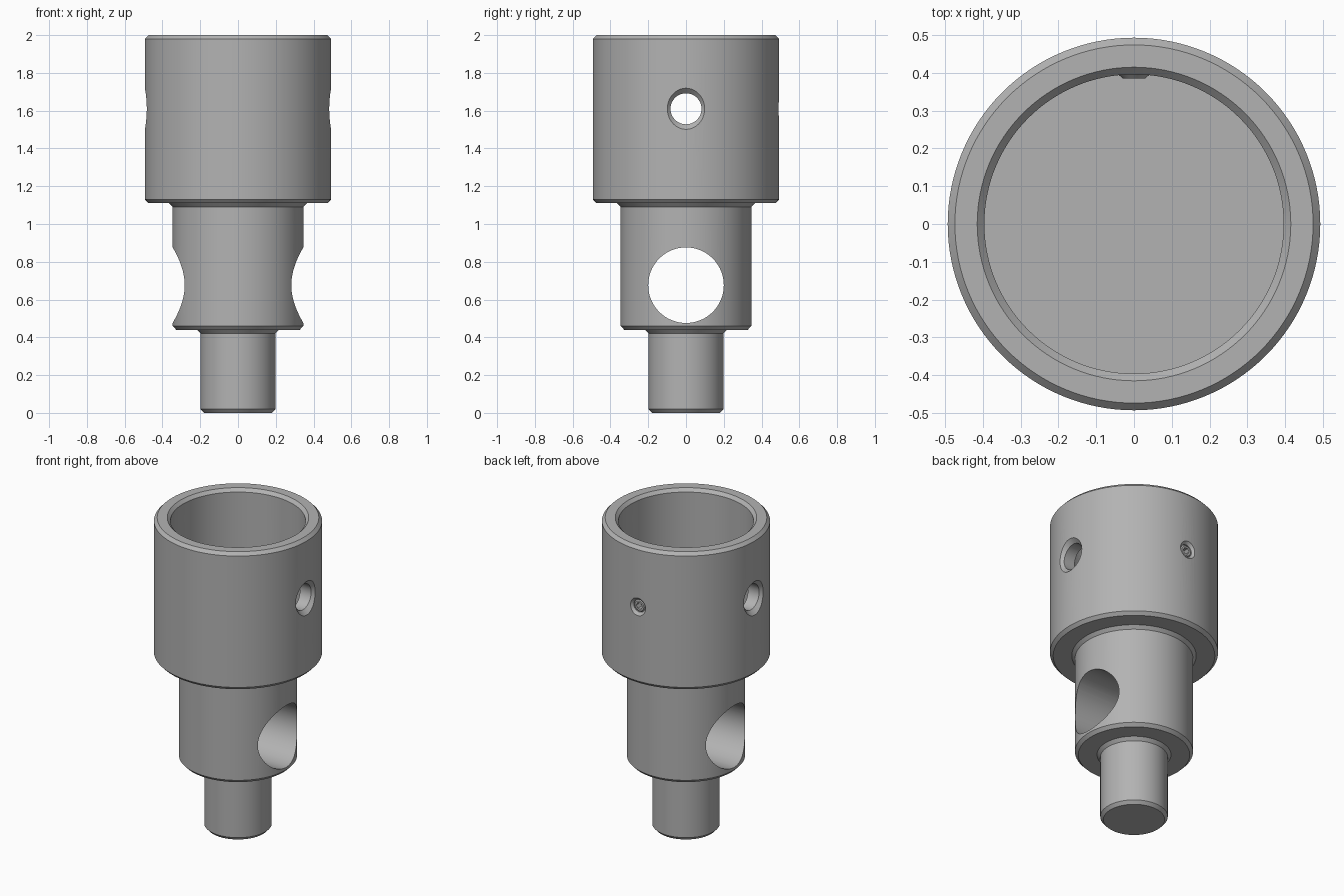
import bpy, bmesh, math
from mathutils import Matrix

if "Cube" in bpy.data.objects:
    bpy.data.objects.remove(bpy.data.objects["Cube"], do_unlink=True)

steel = bpy.data.materials.new("satin grey steel")
steel.use_nodes = True
GREY = (0.45, 0.45, 0.45, 1)
steel.diffuse_color = GREY
steel.node_tree.nodes["Principled BSDF"].inputs["Base Color"].default_value = GREY

TO_X = Matrix.Rotation(math.pi / 2, 4, "Y")
TO_Y = Matrix.Rotation(-math.pi / 2, 4, "X")


def revolve(name, profile, sides=128, matrix=Matrix()):
    """Lathe (radius, height) points about z; both ends are capped."""
    bm = bmesh.new()
    rings = []
    for r, z in profile:
        rings.append([bm.verts.new((r * math.cos(a), r * math.sin(a), z))
                      for a in (2 * math.pi * i / sides for i in range(sides))])
    for low, high in zip(rings, rings[1:]):
        for i in range(sides):
            j = (i + 1) % sides
            bm.faces.new((low[i], low[j], high[j], high[i]))
    bm.faces.new(rings[0][::-1])
    bm.faces.new(rings[-1])
    bmesh.ops.recalc_face_normals(bm, faces=bm.faces)
    bm.transform(matrix)
    mesh = bpy.data.meshes.new(name)
    bm.to_mesh(mesh)
    bm.free()
    mesh.materials.append(steel)
    obj = bpy.data.objects.new(name, mesh)
    bpy.context.collection.objects.link(obj)
    return obj


def cut(obj, cutter):
    bpy.context.view_layer.objects.active = obj
    mod = obj.modifiers.new("cut", "BOOLEAN")
    mod.operation, mod.solver, mod.object = "DIFFERENCE", "EXACT", cutter
    bpy.ops.object.modifier_apply(modifier=mod.name)
    bpy.data.objects.remove(cutter, do_unlink=True)


def smooth(obj):
    bpy.ops.object.select_all(action="DESELECT")
    obj.select_set(True)
    bpy.context.view_layer.objects.active = obj
    bpy.ops.object.shade_smooth_by_angle(angle=math.radians(25))


# Stepped body: spigot, middle shank and open cup, with chamfers
R = 0.493
body = revolve("stepped_body", [
    (0.18, 0), (0.198, 0.02), (0.198, 0.42), (0.217, 0.44),
    (0.327, 0.44), (0.346, 0.46), (0.346, 1.09), (0.365, 1.11),
    (0.474, 1.11), (R, 1.13), (R, 1.98), (0.474, 2),
    (0.415, 2), (0.396, 1.98), (0.396, 1.21)])

# Large cross hole through the shank
cut(body, revolve("shank_hole", [(0.2, -0.6), (0.2, 0.6)], 96,
                  Matrix.Translation((0, 0, 0.676)) @ TO_X))

# Pin hole through both cup walls, countersunk outside
HOLE_Z = 1.61
cut(body, revolve("pin_hole", [
    (0.14, -0.524), (0.082, -0.466), (0.082, 0.466), (0.14, 0.524)], 64,
    Matrix.Translation((0, 0, HOLE_Z)) @ TO_X))

# Small countersunk screw hole in the back wall
back = Matrix.Translation((0, 0, HOLE_Z)) @ TO_Y
cut(body, revolve("screw_hole", [
    (0.04, 0.3), (0.04, 0.476), (0.074, 0.51)], 48, back))
smooth(body)

# Set screw with a hexagonal socket
screw = revolve("set_screw", [
    (0.03, 0.385), (0.0405, 0.395), (0.0405, 0.468), (0.032, 0.477)], 48, back)
cut(screw, revolve("hex_socket", [(0.022, 0.435), (0.022, 0.5)], 6, back))
smooth(screw)
